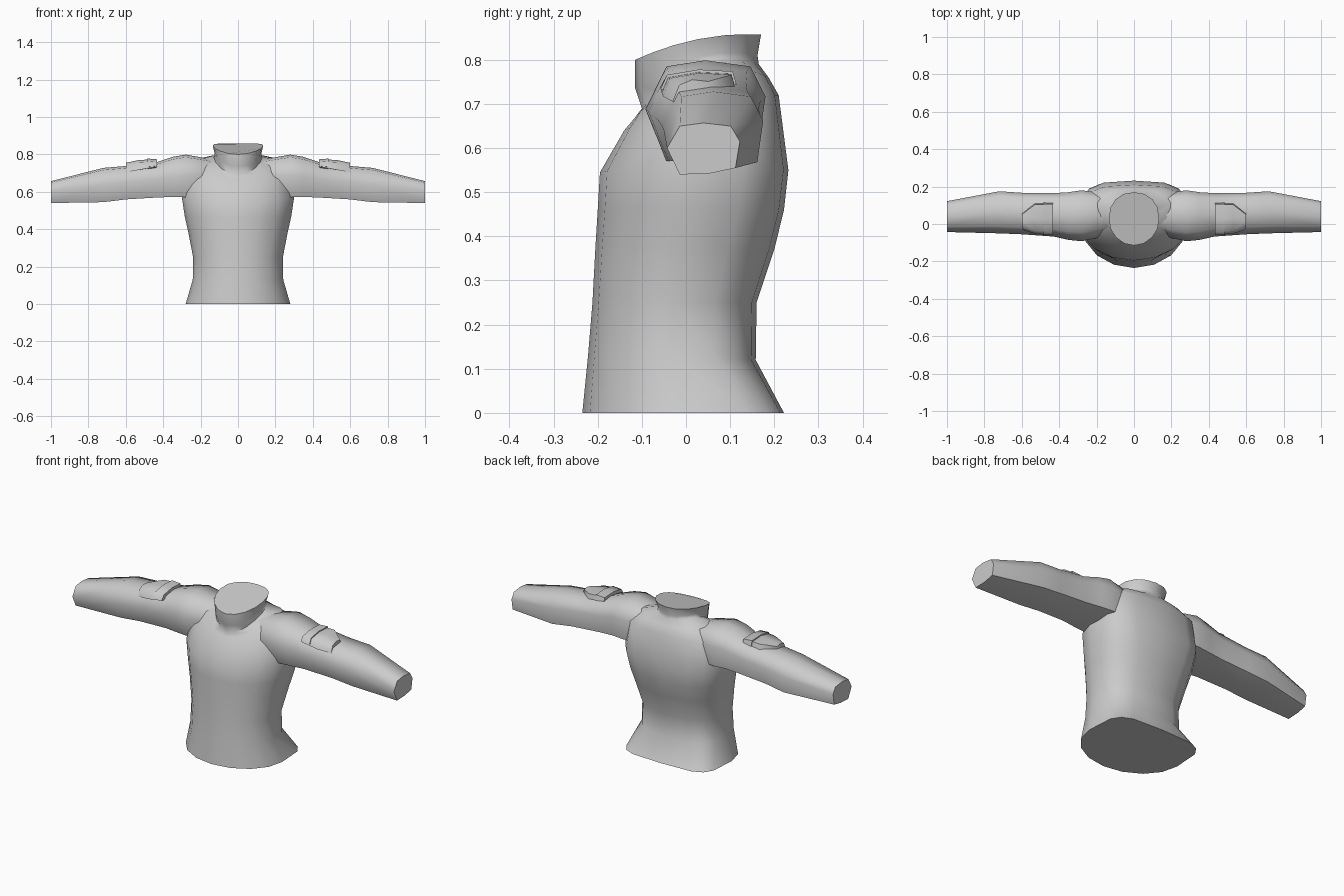
import bpy, bmesh, math

if "Cube" in bpy.data.objects:
    bpy.data.objects.remove(bpy.data.objects["Cube"], do_unlink=True)

cloth = bpy.data.materials.new("grey_cloth")
cloth.use_nodes = True
GREY = (0.6, 0.6, 0.6, 1)
cloth.diffuse_color = GREY
cloth.node_tree.nodes["Principled BSDF"].inputs["Base Color"].default_value = GREY


def loft(name, rings, angle, mirrored=False):
    """Skin a list of equal point loops and cap both ends."""
    bm = bmesh.new()
    loops = [[bm.verts.new(p) for p in ring] for ring in rings]
    n = len(loops[0])
    for a, b in zip(loops, loops[1:]):
        for i in range(n):
            j = (i + 1) % n
            bm.faces.new((a[i], a[j], b[j], b[i]))
    bm.faces.new(loops[0][::-1])
    bm.faces.new(loops[-1])
    bmesh.ops.recalc_face_normals(bm, faces=bm.faces)
    mesh = bpy.data.meshes.new(name)
    bm.to_mesh(mesh)
    bm.free()
    mesh.materials.append(cloth)
    obj = bpy.data.objects.new(name, mesh)
    bpy.context.collection.objects.link(obj)
    bpy.ops.object.select_all(action="DESELECT")
    obj.select_set(True)
    bpy.context.view_layer.objects.active = obj
    bpy.ops.object.shade_smooth_by_angle(angle=math.radians(angle))
    if mirrored:
        obj.modifiers.new("mirror", "MIRROR")


def power(v, p):
    return math.copysign(abs(v) ** p, v)


def body_ring(half, front, back, zf, zs, zb, square, n=16):
    """Oval with a squarer back, whose height differs at front, side and back."""
    pts = []
    for i in range(n):
        t = math.tau * i / n
        s, c = math.sin(t), math.cos(t)
        if c > 0.01:
            s, c = power(s, square), power(c, square)
        y = (front + back) / 2 + c * (back - front) / 2
        z = zs + c * (zb - zf) / 2 + c * c * ((zb + zf) / 2 - zs)
        pts.append((half * s, y, z))
    return pts


# Eight-sided arm section: (depth, height) within a unit box
ARM = [(1, 0.3), (0.75, 0.88), (0, 1), (-0.65, 0.88),
       (-1, 0.05), (-0.65, -0.95), (0.2, -0.9), (0.88, -0.7)]


def sleeve_ring(x, front, back, low, high):
    return [(x, (front + back) / 2 + u * (back - front) / 2,
             (low + high) / 2 + v * (high - low) / 2) for u, v in ARM]


def pad_ring(x, y0, y1, top, drop):
    """Flap section that folds down over the front of the arm."""
    mid = (y0 + y1) / 2
    return [(x, y0, top - drop), (x, y0 + 0.015, top - 0.012), (x, mid, top),
            (x, y1 - 0.01, top - 0.004), (x, y1, top - 0.04), (x, mid, top - 0.05)]


# Torso with shoulders and collar: half width, front, back, heights, back squareness
torso = [
    (0.28, -0.235, 0.222, 0, 0, 0, 0.45),
    (0.242, -0.222, 0.158, 0.13, 0.13, 0.12, 0.7),
    (0.24, -0.212, 0.16, 0.25, 0.25, 0.25, 0.75),
    (0.265, -0.205, 0.2, 0.38, 0.38, 0.37, 0.75),
    (0.285, -0.2, 0.222, 0.46, 0.47, 0.46, 0.7),
    (0.3, -0.195, 0.232, 0.545, 0.57, 0.55, 0.65),
    (0.28, -0.14, 0.21, 0.64, 0.7, 0.72, 0.65),
    (0.2, -0.115, 0.187, 0.67, 0.775, 0.76, 0.75),
    (0.13, -0.1, 0.165, 0.69, 0.785, 0.79, 1),
    (0.125, -0.115, 0.162, 0.735, 0.805, 0.81, 1),
    (0.135, -0.115, 0.17, 0.8, 0.847, 0.857, 0.9),
]
loft("shirt_torso", [body_ring(*r) for r in torso], 60)

# Sleeves: x, front, back, underside, top
sleeve = [
    (0.12, -0.04, 0.15, 0.58, 0.77),
    (0.2, -0.075, 0.17, 0.575, 0.785),
    (0.28, -0.092, 0.18, 0.565, 0.799),
    (0.35, -0.085, 0.17, 0.567, 0.787),
    (0.43, -0.067, 0.165, 0.565, 0.76),
    (0.6, -0.055, 0.167, 0.555, 0.738),
    (0.72, -0.05, 0.175, 0.54, 0.728),
    (1.0, -0.043, 0.122, 0.537, 0.657),
]
loft("sleeves", [sleeve_ring(*r) for r in sleeve], 60, True)

# Upper arm flaps with a raised band at the inner end
flap = [
    (0.435, -0.055, 0.113, 0.768, 0.035),
    (0.49, -0.055, 0.113, 0.772, 0.047),
    (0.53, -0.052, 0.113, 0.77, 0.053),
    (0.6, -0.03, 0.06, 0.755, 0.05),
]
loft("arm_flaps", [pad_ring(*r) for r in flap], 60, True)
band = [(0.432, -0.058, 0.116, 0.774, 0.035), (0.485, -0.058, 0.116, 0.778, 0.045)]
loft("flap_bands", [pad_ring(*r) for r in band], 60, True)
